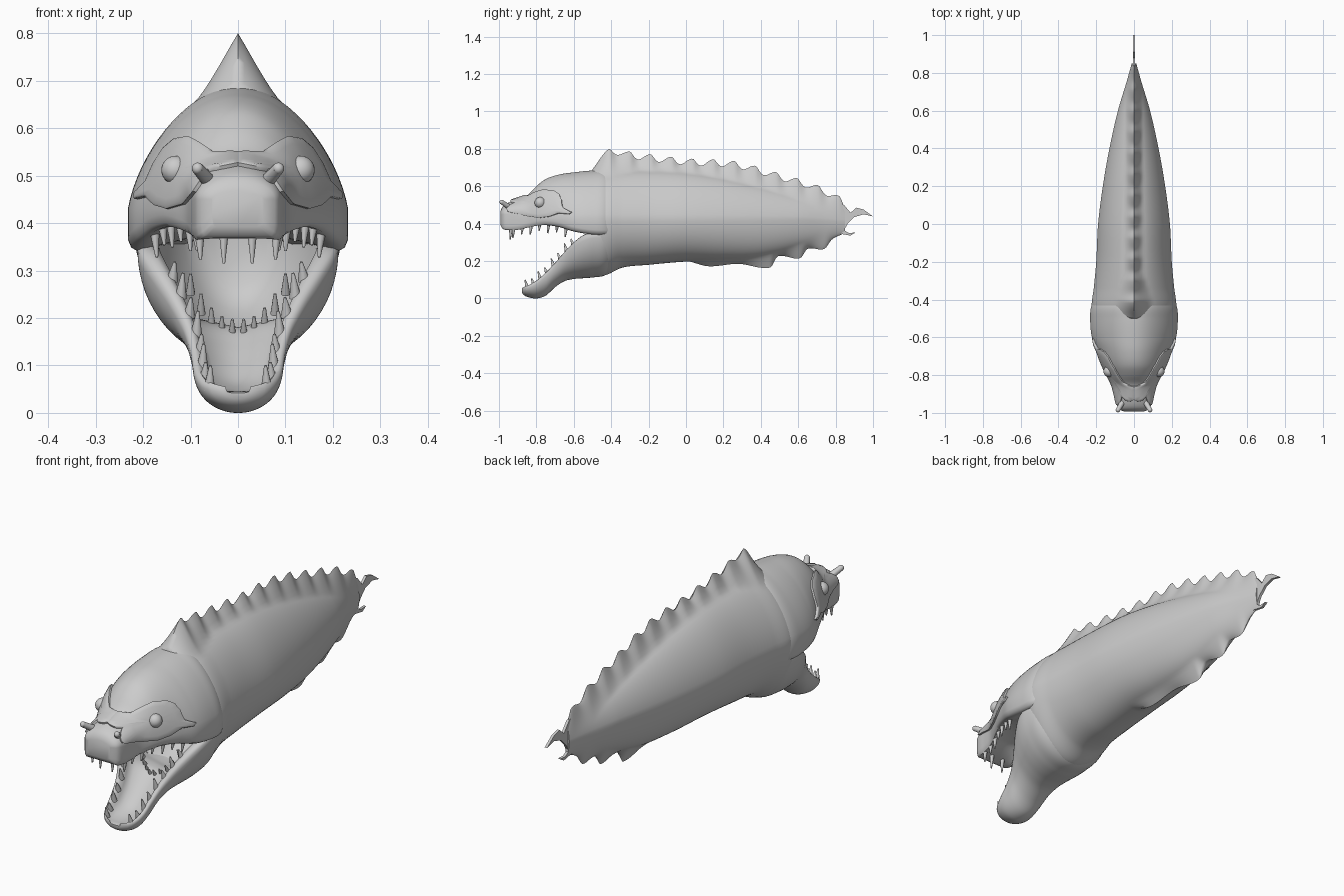
import bpy, bmesh, math
from mathutils import Vector
from mathutils.bvhtree import BVHTree

if "Cube" in bpy.data.objects:
    bpy.data.objects.remove(bpy.data.objects["Cube"])

grey = bpy.data.materials.new("plain grey")
grey.use_nodes = True
grey.diffuse_color = (0.6, 0.6, 0.6, 1)
grey.node_tree.nodes["Principled BSDF"].inputs["Base Color"].default_value = (0.6, 0.6, 0.6, 1)


def finish(name, bm, angle=45):
    bmesh.ops.recalc_face_normals(bm, faces=bm.faces)
    mesh = bpy.data.meshes.new(name)
    bm.to_mesh(mesh)
    bm.free()
    mesh.materials.append(grey)
    ob = bpy.data.objects.new(name, mesh)
    bpy.context.collection.objects.link(ob)
    bpy.ops.object.select_all(action="DESELECT")
    ob.select_set(True)
    bpy.context.view_layer.objects.active = ob
    bpy.ops.object.shade_smooth_by_angle(angle=math.radians(angle))
    return ob


def clamp(t):
    return max(0, min(1, t))


def curve(table, y, col=1):
    """Smooth interpolation through the rows of a table keyed on y."""
    n = len(table)
    i = max(0, min(n - 2, sum(r[0] <= y for r in table) - 1))
    a, b = table[i], table[i + 1]
    span = b[0] - a[0]
    t = clamp((y - a[0]) / span)

    def slope(k):
        p, q = table[max(k - 1, 0)], table[min(k + 1, n - 1)]
        return (q[col] - p[col]) / (q[0] - p[0]) * span
    s, u = t * t, t * t * t
    return ((2*u - 3*s + 1) * a[col] + (u - 2*s + t) * slope(i)
            + (3*s - 2*u) * b[col] + (u - s) * slope(i + 1))


def loft(name, rings, angle=60):
    bm = bmesh.new()
    rows = [[bm.verts.new(p) for p in r] for r in rings]
    n = len(rows[0])
    for a, b in zip(rows, rows[1:]):
        for i in range(n):
            bm.faces.new((a[i], a[(i+1) % n], b[(i+1) % n], b[i]))
    bm.faces.new(rows[0])
    bm.faces.new(rows[-1])
    return finish(name, bm, angle)


def stations(start, end, n):
    return [start + (end - start) * i / n for i in range(n + 1)]


# Body with scalloped back crest and belly keel: y, half width, top, bottom
BODY = [(-.5, .212, .665, .125), (-.43, .224, .685, .125), (-.34, .213, .69, .165),
        (-.2, .2, .69, .18), (0, .19, .68, .197), (.2, .165, .65, .2), (.4, .13, .605, .215),
        (.6, .085, .55, .265), (.75, .04, .505, .315), (.85, .012, .46, .37)]
CREST = [(-.5, .69), (-.41, .8), (-.3, .785), (0, .75), (.26, .735), (.5, .67),
         (.7, .608), (.82, .547), (.86, .5)]
KEEL = [(-.1, .19), (0, .2), (.12, .172), (.28, .185), (.45, .165), (.49, .225),
        (.61, .215), (.65, .265), (.74, .265), (.78, .315), (.85, .35)]


def body_ring(y, n=80):
    w, top, low = (curve(BODY, y, c) for c in (1, 2, 3))
    crest = curve(CREST, y)
    if y > -.41:
        crest -= .018 * (1 - math.cos(math.tau * ((y + .41) / .112 % 1) ** .7))
    up = max(0, crest - top)
    down = max(0, low - curve(KEEL, y)) if y > -.1 else 0
    mid = .43 if y < .6 else .43 - (y - .6) * .06
    reach = .045 + .05 * clamp((-.25 - y) / .15)
    ring = []
    for i in range(n):
        s, c = math.sin(i * math.tau / n), math.cos(i * math.tau / n)
        x = w * s * (1 - .2 * max(0, c))
        z = mid + c * (top - mid if c > 0 else mid - low)
        ridge = clamp(1 - abs(x) / reach) ** 1.4 * c * c
        ring.append(Vector((x, y, z + ridge * (up if c > 0 else -down))))
    return ring


body = [body_ring(y) for y in stations(-.5, .85, 150)]
throat = [[Vector((p.x * k, y, .33 + (p.z - .33) * k)) for p in body[0]]
          for k, y in ((.3, -.3), (.55, -.34), (.75, -.44), (.86, -.5))]
loft("body", throat + body)

# Forked tail fin
bm = bmesh.new()
outline = [(.8, .52), (.845, .5), (.88, .458), (.91, .485), (.95, .475), (1, .438), (.95, .45),
           (.9, .435), (.865, .4), (.845, .365), (.87, .35), (.905, .352), (.88, .336), (.83, .345), (.8, .34)]
face = bm.faces.new([bm.verts.new((-.006, y, z)) for y, z in outline])
ext = bmesh.ops.extrude_face_region(bm, geom=[face])
bmesh.ops.translate(bm, vec=(.012, 0, 0), verts=[g for g in ext["geom"] if isinstance(g, bmesh.types.BMVert)])
finish("tail_fin", bm)

# Upper head: y, half width, top, lip height
HEAD = [(-.992, .055, .468, .392), (-.98, .08, .492, .372), (-.95, .092, .512, .365),
        (-.9, .1, .53, .367), (-.85, .112, .55, .378), (-.8, .137, .6, .388), (-.75, .162, .638, .392),
        (-.68, .193, .662, .382), (-.6, .223, .674, .358), (-.5, .232, .684, .342),
        (-.43, .224, .684, .34), (-.34, .17, .64, .34)]


def mirrored(half):
    """Run from the left rim through the centre point to the right rim."""
    return half + [(-x, z) for x, z in reversed(half[:-1])]


def head_ring(y):
    w, top, lip = (curve(HEAD, y, c) for c in (1, 2, 3))
    mid = .43 + .02 * clamp((-.8 - y) / .15)
    pinch = .2 * clamp((y + .85) / .25)
    arc = [(w * math.cos(a) * (1 - pinch * math.sin(a)), mid + (top - mid) * math.sin(a))
           for a in stations(0, math.pi, 36)]
    rise = clamp((y + .97) / .12)
    roof = lip + .03 * rise
    under = mirrored([(-w, lip + .025), (-w * .97, lip + .008), (-w * .91, lip), (-w * .82, lip + .004 * rise),
                      (-w * .7, lip + .014 * rise), (-w * .4, roof), (0, roof)])
    return [Vector((x, y, z)) for x, z in arc + under]


head = loft("upper_head", [head_ring(y) for y in stations(-.992, -.34, 66)])

# Lower jaw: y, half width, rim height, bottom, floor
JAW = [(-.877, .03, .045, .03, .042), (-.865, .06, .052, .016, .045), (-.84, .08, .062, .006, .045),
       (-.8, .093, .085, 0, .05), (-.75, .1, .128, .015, .065), (-.7, .115, .18, .06, .1),
       (-.65, .145, .238, .092, .14), (-.6, .178, .29, .104, .175), (-.55, .203, .328, .108, .18),
       (-.5, .212, .345, .112, .17), (-.43, .203, .345, .125, .17), (-.34, .15, .345, .19, .2)]


def jaw_ring(y):
    w, rim, low, floor = (curve(JAW, y, c) for c in (1, 2, 3, 4))
    arc = [(w * math.cos(a), rim - (rim - low) * math.sin(a)) for a in stations(0, math.pi, 32)]
    inner = mirrored([(-w * .96, rim + .008), (-w * .88, rim + .01), (-w * .78, rim),
                      (-w * .68, rim + (floor - rim) * .4), (-w * .5, rim + (floor - rim) * .85), (0, floor)])
    return [Vector((x, y, z)) for x, z in arc + inner]


loft("lower_jaw", [jaw_ring(y) for y in stations(-.877, -.34, 54)])


# Teeth: slim blunt cones set along the lips
def spike(bm, base, tip, radius, end=.003):
    base, tip = Vector(base), Vector(tip)
    axis = tip - base
    made = bmesh.ops.create_cone(bm, cap_ends=True, segments=10, radius1=radius, radius2=end, depth=axis.length)
    turn = axis.to_track_quat("Z", "Y")
    for v in made["verts"]:
        v.co = turn @ v.co + (base + tip) / 2


upper, lower, back = bmesh.new(), bmesh.new(), bmesh.new()
for side in (-1, 1):
    for i, y in enumerate(stations(-.92, -.64, 6)):
        x, lip = curve(HEAD, y) * .84, curve(HEAD, y, 3)
        size = .046 if i % 2 == 0 else .034
        spike(upper, (side * x, y, lip + .02), (side * x * .97, y - .006, lip - size + .004), .012)
    spike(upper, (side * .03, -.935, .39), (side * .03, -.94, .315), .012)
    for i, y in enumerate(stations(-.845, -.6, 7)):
        x, rim = curve(JAW, y) * .78, curve(JAW, y, 2)
        size = .04 if i % 2 == 0 else .028
        spike(lower, (side * x, y, rim - .012), (side * x * .96, y - .016, rim + size), .013)
    for i in range(5):
        x = .012 + .022 * i
        spike(back, (side * x, -.6 + i * .012, .155 + i * i * .006),
              (side * x, -.625 + i * .012, .197 + i * i * .006), .01)
finish("upper_teeth", upper)
finish("lower_teeth", lower)
finish("throat_teeth", back)

# Raised mask around the eyes, draped over the head from the front
tree = BVHTree.FromPolygons([v.co for v in head.data.vertices], [p.vertices for p in head.data.polygons])


def drape(x, z, lift):
    hit, normal, _, _ = tree.ray_cast(Vector((x, -2, z)), Vector((0, 1, 0)))
    return hit + normal * lift if hit else Vector((x, -.62, z))


MASK = [(0, .545), (.05, .546), (.075, .565), (.1, .579), (.13, .574), (.152, .555), (.172, .525),
        (.19, .485), (.214, .46), (.212, .45), (.19, .455), (.17, .437), (.145, .43), (.11, .44),
        (.088, .465), (.06, .508), (0, .52)]
points = []
for a, b in zip(MASK, MASK[1:] + MASK[:1]):
    points += [(a[0] + (b[0] - a[0]) * t / 4, a[1] + (b[1] - a[1]) * t / 4) for t in range(4)]
cx, cz = .13, .511
bm = bmesh.new()
for side in (-1, 1):
    rows = []
    for k, lift in ((1, -.004), (1, .008), (.93, .011), (.75, .011), (.55, .011), (.35, .011), (.15, .011)):
        rows.append([bm.verts.new(drape(side * (cx + (x - cx) * k), cz + (z - cz) * k, lift)) for x, z in points])
    n = len(points)
    for a, b in zip(rows, rows[1:]):
        for i in range(n):
            bm.faces.new((a[i], a[(i+1) % n], b[(i+1) % n], b[i]))
    bm.faces.new(rows[-1])
finish("eye_mask", bm, 50)

# Eyes and nostril horns
eyes, horns = bmesh.new(), bmesh.new()
for side in (-1, 1):
    made = bmesh.ops.create_uvsphere(eyes, u_segments=24, v_segments=14, radius=.03)
    bmesh.ops.translate(eyes, vec=drape(side * .13, .511, .002), verts=made["verts"])
    base, tip = Vector((side * .05, -.925, .475)), Vector((side * .085, -.985, .515))
    spike(horns, base, tip, .016, .0125)
    made = bmesh.ops.create_uvsphere(horns, u_segments=12, v_segments=8, radius=.0125)
    bmesh.ops.translate(horns, vec=tip, verts=made["verts"])
finish("eyes", eyes)
finish("nostril_horns", horns)
